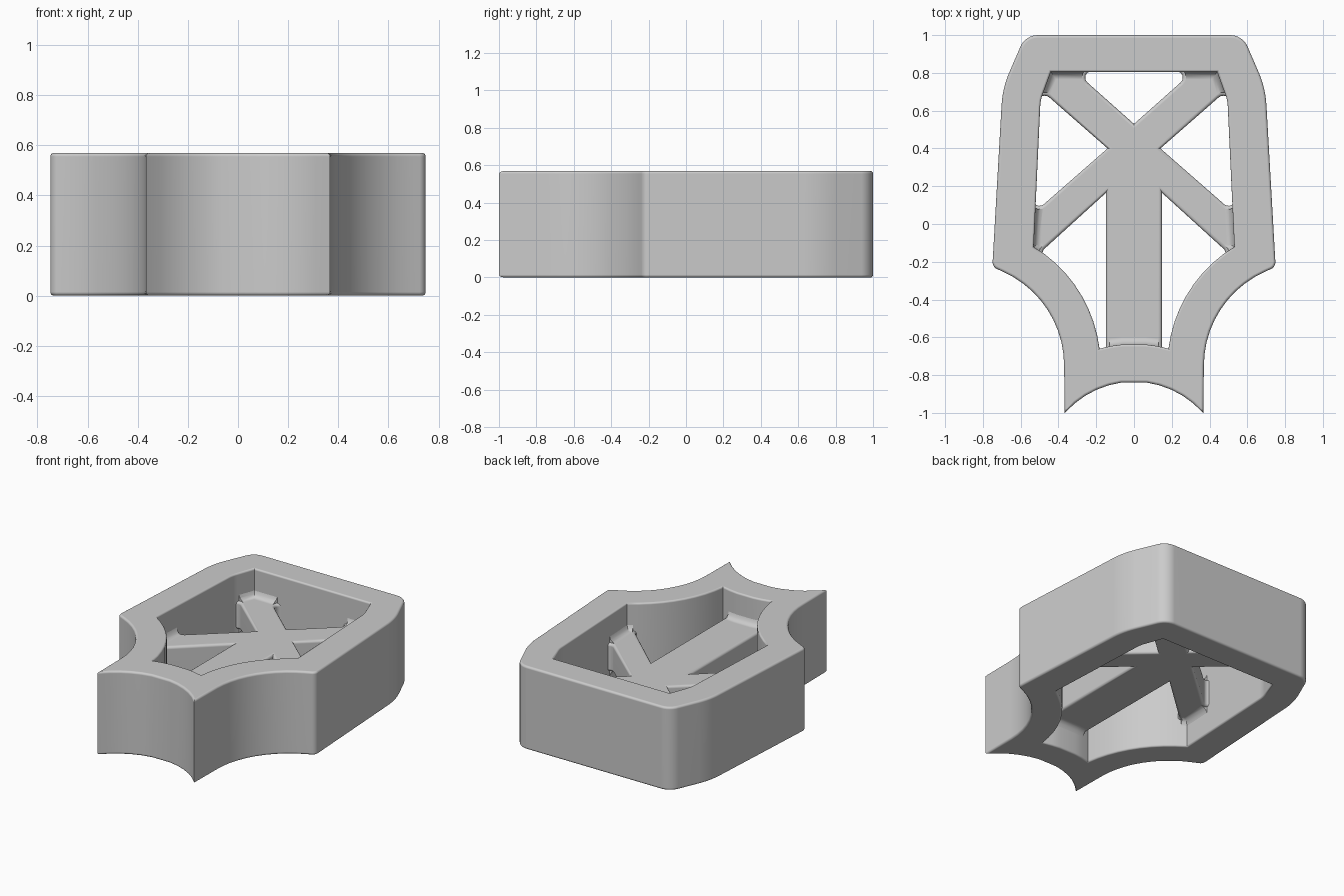
import bpy, bmesh
from math import sin, cos, tan, radians
from mathutils import Vector

if "Cube" in bpy.data.objects:
    bpy.data.objects.remove(bpy.data.objects["Cube"], do_unlink=True)

HEIGHT = 0.57
WEB_LOW, WEB_HIGH = 0.19, 0.38
SIDE_CENTRE = (0.914, -0.75)
FRONT_CENTRE = (0, -1.321)
COLOUR = (0.6, 0.6, 0.6, 1)

grey = bpy.data.materials.new("plain_grey")
grey.use_nodes = True
grey.diffuse_color = COLOUR
grey.node_tree.nodes["Principled BSDF"].inputs["Base Color"].default_value = COLOUR


def arc(centre, r, a0, a1, n):
    """Sharp points (x, y, corner radius) along an arc, angles in degrees."""
    angles = [radians(a0 + (a1 - a0) * i / n) for i in range(n + 1)]
    return [(centre[0] + r * cos(a), centre[1] + r * sin(a), 0) for a in angles]


def mirrored(points):
    return [(-p[0], *p[1:]) for p in reversed(points)]


def rounded(points, steps=6):
    """Replace each corner that has a radius by a tangent arc."""
    out = []
    for i, (x, y, r) in enumerate(points):
        p = Vector((x, y))
        if r == 0:
            out.append(p)
            continue
        a = (Vector(points[i - 1][:2]) - p).normalized()
        b = (Vector(points[(i + 1) % len(points)][:2]) - p).normalized()
        half = a.angle(b) / 2
        centre = p + (a + b).normalized() * (r / sin(half))
        start = (p + a * (r / tan(half)) - centre).normalized()
        end = (p + b * (r / tan(half)) - centre).normalized()
        for k in range(steps + 1):
            out.append(centre + start.slerp(end, k / steps).normalized() * r)
    return out


def inset(points, d):
    """Move a counter-clockwise outline inwards by d."""
    out = []
    for i, p in enumerate(points):
        u = (p - points[i - 1]).normalized()
        v = (points[(i + 1) % len(points)] - p).normalized()
        n, m = Vector((-u.y, u.x)), Vector((-v.y, v.x))
        out.append(p + (n + m) * (d / (1 + n.dot(m))))
    return out


def loft(name, outline, stations):
    """Solid from one outline, inset by a given amount at each height."""
    bm = bmesh.new()
    rows = [[bm.verts.new((p.x, p.y, z)) for p in inset(outline, d)] for d, z in stations]
    n = len(outline)
    for low, high in zip(rows, rows[1:]):
        for i in range(n):
            j = (i + 1) % n
            bm.faces.new((low[i], low[j], high[j], high[i]))
    bm.faces.new(rows[0][::-1])
    bm.faces.new(rows[-1])
    mesh = bpy.data.meshes.new(name)
    bm.to_mesh(mesh)
    bm.free()
    mesh.materials.append(grey)
    ob = bpy.data.objects.new(name, mesh)
    bpy.context.collection.objects.link(ob)
    return ob


def round_over(r, low, high, sign=1, extra=0):
    """Stations for a solid with rounded (or flared) top and bottom rims."""
    quarter = [(r * (1 - sin(radians(a))), r * (1 - cos(radians(a)))) for a in (0, 22.5, 45, 67.5, 90)]
    bottom = [(sign * d, low + z) for d, z in quarter]
    top = [(sign * d, high - z) for d, z in reversed(quarter)]
    if extra:
        bottom.insert(0, (sign * r, low - extra))
        top.append((sign * r, high + extra))
    return bottom + top


def cut(ob, cutters):
    bpy.context.view_layer.objects.active = ob
    for c in cutters:
        mod = ob.modifiers.new("cut", "BOOLEAN")
        mod.operation, mod.solver, mod.object = "DIFFERENCE", "EXACT", c
        bpy.ops.object.modifier_apply(modifier=mod.name)
        bpy.data.objects.remove(c, do_unlink=True)


def finish(ob):
    bpy.ops.object.select_all(action="DESELECT")
    ob.select_set(True)
    bpy.context.view_layer.objects.active = ob
    bpy.ops.object.shade_smooth_by_angle(angle=radians(32))
    mod = ob.modifiers.new("even_shading", "WEIGHTED_NORMAL")
    mod.keep_sharp = True


# Outer and inner outlines of the wall, right half mirrored to the left
front = arc(FRONT_CENTRE, 0.486, 90, 42.2, 6)[1:-1]
outer_half = front + [(0.367, -1, 0)] + arc(SIDE_CENTRE, 0.544, 180, 114, 10) + [
    (0.75, -0.227, 0.04), (0.696, 0.72, 0.5), (0.575, 1, 0.1)]
outer = rounded(outer_half + mirrored(outer_half))

inner_front = arc(FRONT_CENTRE, 0.686, 90, 74.8, 3)[1:-1]
inner_half = inner_front + arc(SIDE_CENTRE, 0.737, 173, 121.3, 9) + [
    (0.495, 0.655, 0.2), (0.44, 0.805, 0)]
inner = rounded(inner_half + mirrored(inner_half))

# Tall frame wall
frame = loft("frame_wall", outer, round_over(0.015, 0, HEIGHT))
cut(frame, [loft("frame_opening", inner, round_over(0.012, 0, HEIGHT, -1, 0.05))])
finish(frame)

# Recessed brace, thickened where it meets the wall
lower = [(0.04, WEB_LOW), (0.022, WEB_LOW - 0.005), (0.007, WEB_LOW - 0.02),
         (0, WEB_LOW - 0.04), (-0.03, WEB_LOW - 0.04)]
upper = [(d, WEB_LOW + WEB_HIGH - z) for d, z in reversed(lower)]
brace = loft("cross_brace", inner, lower + upper)

# Openings between the brace arms
top_hole = [(0, 0.53, 0), (0.315, 0.81, 0.035), (-0.315, 0.81, 0.035)]
side_hole = [(0.14, 0.4, 0), (0.54, 0.05, 0.035), (0.503, 0.718, 0.035)]
stem_hole = [(0.148, -0.665, 0.01), (0.18, -0.68, 0)] + arc(SIDE_CENTRE, 0.73, 171, 129, 8) + [
    (0.5, -0.155, 0.025), (0.148, 0.165, 0)]
holes = [top_hole]
for hole in (side_hole, stem_hole):
    holes += [hole, mirrored(hole)]
cut(brace, [loft("brace_opening", rounded(h), round_over(0.018, WEB_LOW, WEB_HIGH, -1, 0.1))
            for h in holes])
finish(brace)
